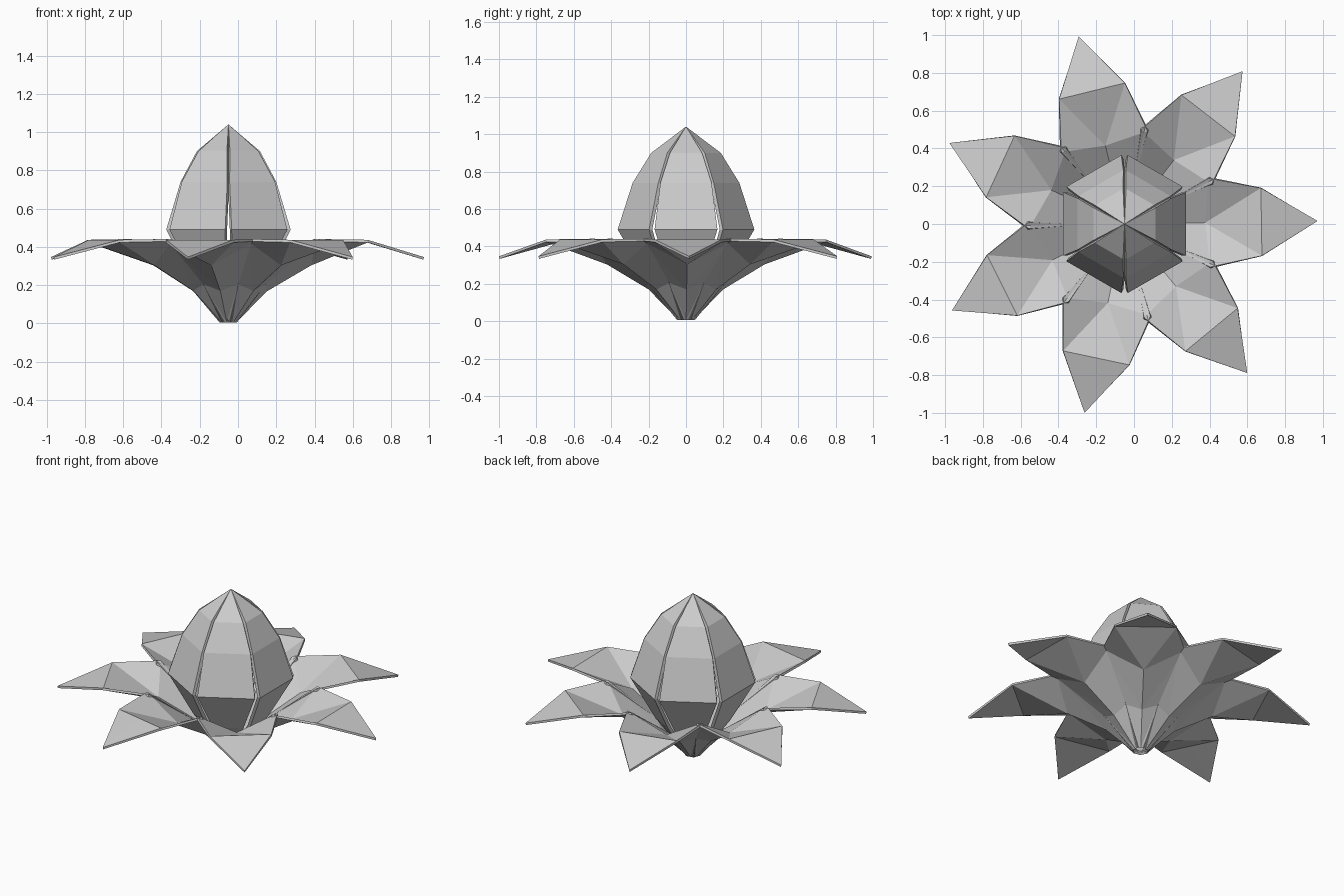
import bpy, bmesh
from math import cos, sin, radians

if "Cube" in bpy.data.objects:
    bpy.data.objects.remove(bpy.data.objects["Cube"])

AXIS_X = -0.05  # flower axis sits slightly left of centre


def petal(name, rows, angle, thickness, offset):
    """Rows are (radius, half width, centre z, edge z, edge radius); last row is the tip."""
    bm = bmesh.new()
    c, s = cos(angle), sin(angle)

    def vert(r, w, z):
        return bm.verts.new((AXIS_X + r * c - w * s, r * s + w * c, z))

    strips = [[vert(er, -w, ez), vert(r, 0, z), vert(er, w, ez)]
              for r, w, z, ez, er in rows[:-1]]
    for a, b in zip(strips, strips[1:]):
        for i in range(2):
            quad = (a[i], a[i + 1], b[i + 1], b[i])
            if i == 0:   # triangles fan out from the centre line
                bm.faces.new((quad[0], quad[1], quad[3]))
                bm.faces.new((quad[1], quad[2], quad[3]))
            else:
                bm.faces.new((quad[0], quad[1], quad[2]))
                bm.faces.new((quad[0], quad[2], quad[3]))
    tip = vert(rows[-1][0], 0, rows[-1][2])
    for i in range(2):
        bm.faces.new((strips[-1][i], strips[-1][i + 1], tip))
    mesh = bpy.data.meshes.new(name)
    bm.to_mesh(mesh)
    bm.free()
    obj = bpy.data.objects.new(name, mesh)
    bpy.context.collection.objects.link(obj)
    mod = obj.modifiers.new("thickness", 'SOLIDIFY')
    mod.thickness = thickness
    mod.offset = offset
    return obj


# Seven open outer petals, cupped in the middle and drooping at the tip
outer_rows = [
    (0.035, 0.025, 0.01, 0.01, 0.035),
    (0.20, 0.09, 0.175, 0.21, 0.19),
    (0.43, 0.238, 0.31, 0.435, 0.45),
    (0.725, 0.18, 0.43, 0.43, 0.725),
    (1.02, 0, 0.34, 0, 0),
]
for i in range(7):
    petal("outer_petal_%d" % (i + 1), outer_rows,
          radians(0.9 + i * 360 / 7), 0.014, 0)

# Six flat-sided inner petals closing into a bud
bud_profile = [(0.04, 0.022, 0.01), (0.20, 0.09, 0.24), (0.325, 0.168, 0.49),
               (0.25, 0.137, 0.74), (0.165, 0.086, 0.90), (0.0, 0, 1.04)]
bud_rows = [(r, w, z, z, r) for r, w, z in bud_profile]
for i in range(6):
    # face winding runs upward, so normals point outward or inward consistently
    petal("bud_petal_%d" % (i + 1), bud_rows, radians(i * 60), 0.02, -1)
